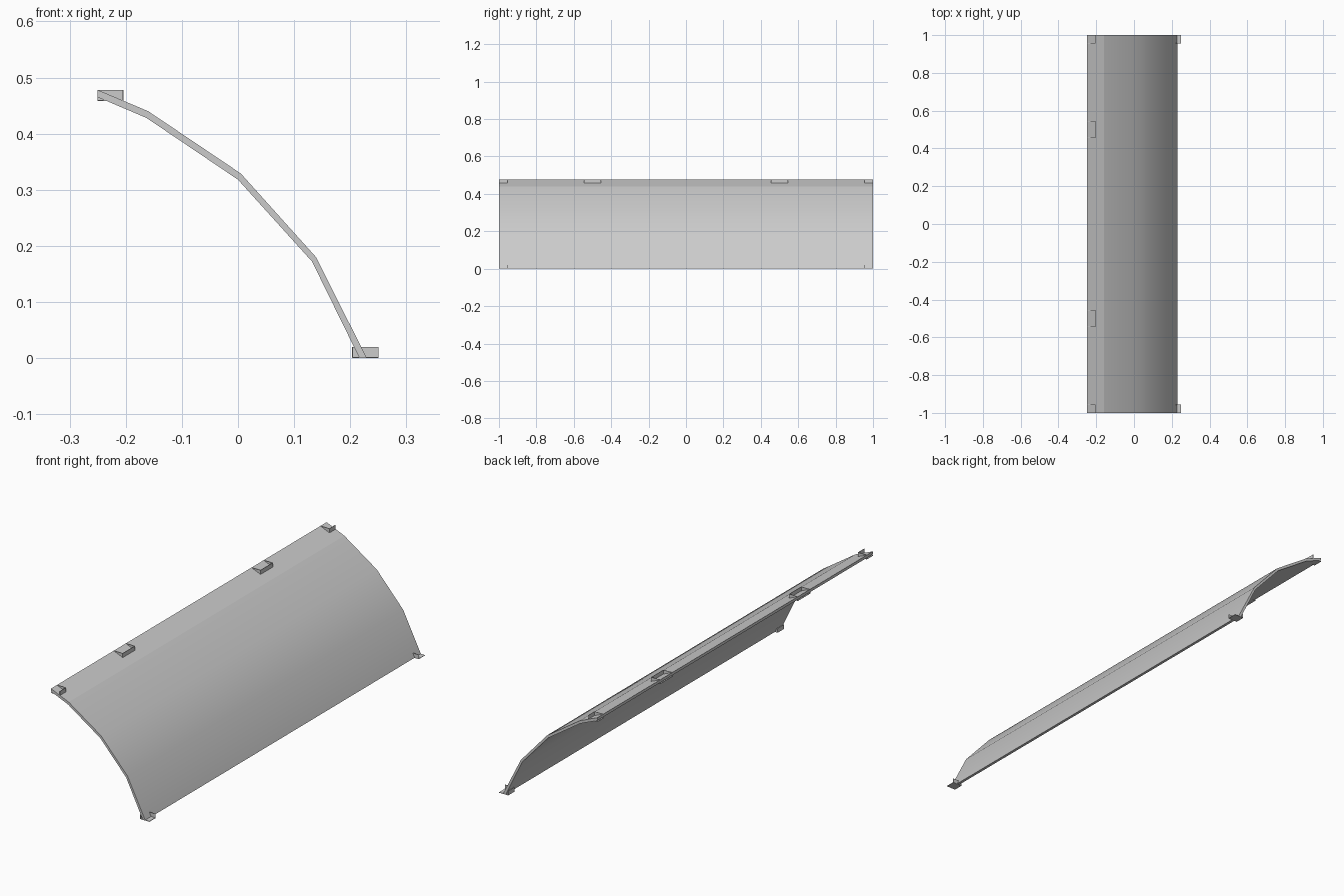
import bpy, bmesh

if "Cube" in bpy.data.objects:
    bpy.data.objects.remove(bpy.data.objects["Cube"])

def mesh_object(name, bm):
    bmesh.ops.recalc_face_normals(bm, faces=bm.faces[:])
    me = bpy.data.meshes.new(name)
    bm.to_mesh(me)
    bm.free()
    ob = bpy.data.objects.new(name, me)
    bpy.context.collection.objects.link(ob)
    return ob

def add_box(bm, x0, x1, y0, y1, z0, z1):
    vs = bmesh.ops.create_cube(bm, size=1)["verts"]
    for v in vs:
        v.co.x = x0 if v.co.x < 0 else x1
        v.co.y = y0 if v.co.y < 0 else y1
        v.co.z = z0 if v.co.z < 0 else z1

# Curved panel: thick bent profile swept along y
outer = [(-0.25, 0.478), (-0.16, 0.44), (0.005, 0.329), (0.139, 0.18), (0.229, 0.001)]
inner = [(-0.25, 0.465), (-0.163, 0.428), (0.0, 0.318), (0.132, 0.172), (0.216, 0.001)]
loop = outer + inner[::-1]
n = len(loop)
bm = bmesh.new()
front = [bm.verts.new((x, -1, z)) for x, z in loop]
back = [bm.verts.new((x, 1, z)) for x, z in loop]
m = len(outer)
for i in range(n):
    j = (i + 1) % n
    f = bm.faces.new((front[i], front[j], back[j], back[i]))
    # the upper strip and the two long edges stay flat
    f.smooth = i not in (0, m - 1, n - 2, n - 1)
for row in (front, back):
    for i in range(m - 1):
        bm.faces.new((row[i], row[i + 1], row[n - 2 - i], row[n - 1 - i]))
mesh_object("curved_panel", bm)

# Thin sheet clips: floor, lip along y, and end webs
T = 0.002
H = 0.02

def clip(name, x0, x1, y0, y1, z, lip_x, webs):
    bm = bmesh.new()
    add_box(bm, x0, x1, y0, y1, z, z + T)
    add_box(bm, lip_x, lip_x + T, y0, y1, z, z + H)
    for w in webs:
        add_box(bm, x0, x1, w, w + T, z, z + H)
    mesh_object(name, bm)

TOP = (-0.25, -0.204)
LOW = (0.203, 0.25)
for s, side in ((-1, "front"), (1, "back")):
    y0, y1 = sorted((s * 0.955, s * 1.0))
    web = y0 if s > 0 else y1 - T
    clip(f"upper_corner_clip_{side}", *TOP, y0, y1, 0.458, TOP[1] - T, [web])
    clip(f"lower_corner_clip_{side}", *LOW, y0, y1, 0.0, LOW[0], [web])
    y0, y1 = s * 0.5 - 0.045, s * 0.5 + 0.045
    clip(f"upper_middle_clip_{side}", *TOP, y0, y1, 0.458, TOP[1] - T, [y0, y1 - T])
